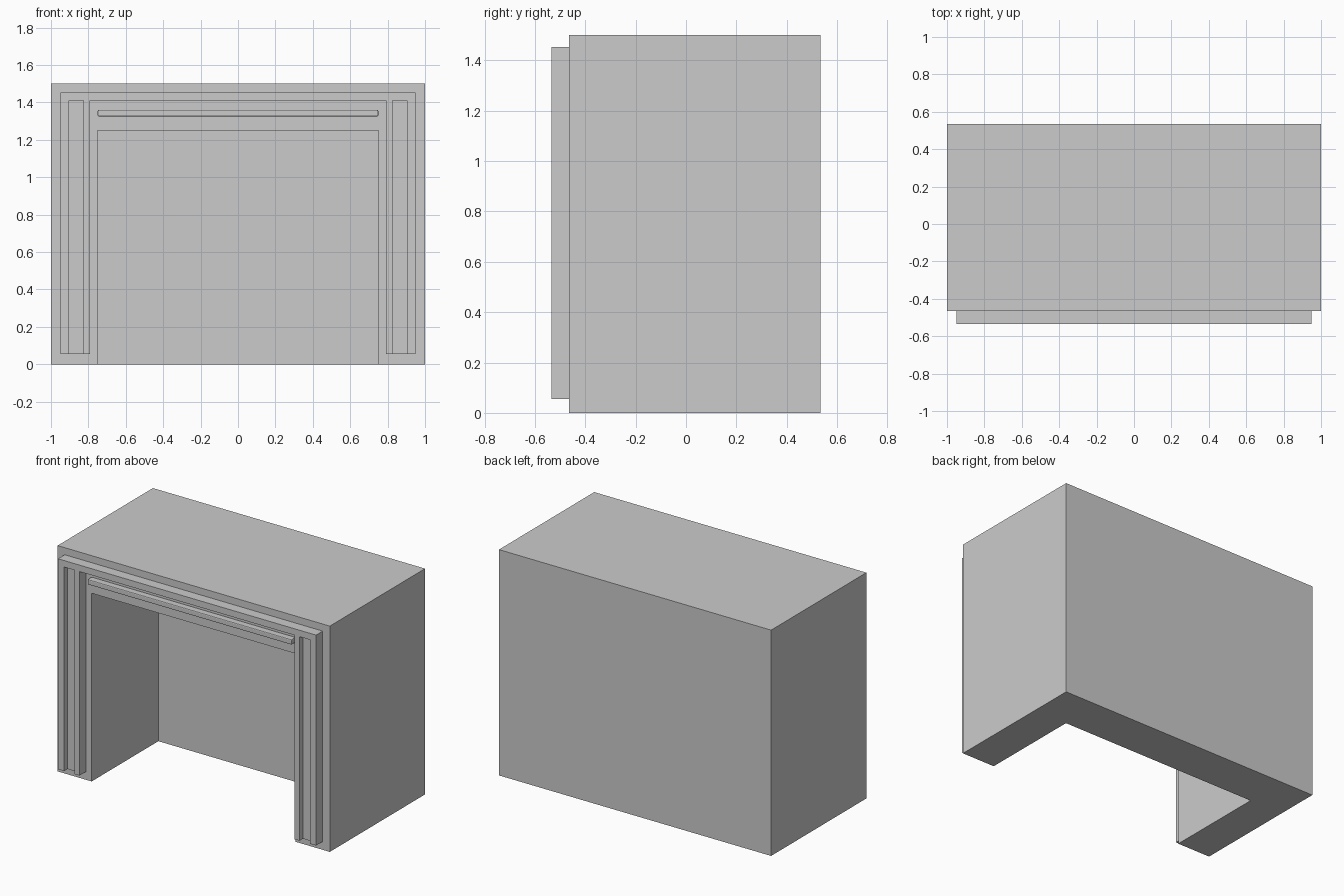
import bpy, bmesh

if "Cube" in bpy.data.objects:
    bpy.data.objects.remove(bpy.data.objects["Cube"])

FRONT, BACK = -0.465, 0.535      # main body depth
TRIM = -0.535                    # front plane of the raised trim


def extrude(name, pts, vec):
    """Extrude a closed 3D outline along a vector."""
    me = bpy.data.meshes.new(name)
    bm = bmesh.new()
    face = bm.faces.new([bm.verts.new(p) for p in pts])
    new = bmesh.ops.extrude_face_region(bm, geom=[face])["geom"]
    bmesh.ops.translate(bm, vec=vec, verts=[v for v in new if isinstance(v, bmesh.types.BMVert)])
    bmesh.ops.recalc_face_normals(bm, faces=bm.faces)
    bm.to_mesh(me)
    bm.free()
    ob = bpy.data.objects.new(name, me)
    bpy.context.collection.objects.link(ob)
    return ob


def box(name, x0, x1, y0, y1, z0, z1):
    return extrude(name, [(x0, y0, z0), (x1, y0, z0), (x1, y1, z0), (x0, y1, z0)], (0, 0, z1 - z0))


# Surround: arch-shaped shell around the firebox, 0.7 deep
arch = [(-1, 0), (-0.75, 0), (-0.75, 1.25), (0.75, 1.25), (0.75, 0), (1, 0), (1, 1.5), (-1, 1.5)]
extrude("surround", [(x, FRONT, z) for x, z in arch], (0, 0.7, 0))

# Solid back wall behind the opening
box("back_wall", -1, 1, FRONT + 0.7, BACK, 0, 1.5)

# Grooved pilasters, mirrored left and right
groove = [(0.79, FRONT), (0.79, TRIM), (0.827, TRIM), (0.827, TRIM + 0.035),
          (0.903, TRIM + 0.035), (0.903, TRIM), (0.948, TRIM), (0.948, FRONT)]
for side, label in ((-1, "left"), (1, "right")):
    extrude(f"{label}_pilaster", [(side * x, y, 0.055) for x, y in groove], (0, 0, 1.355))

# Top trim bar joining the pilasters
box("top_trim", -0.948, 0.948, TRIM, FRONT, 1.41, 1.453)

# Slim rounded moulding above the opening
rail = box("moulding_strip", -0.75, 0.75, -0.51, FRONT, 1.325, 1.36)
bevel = rail.modifiers.new("soft_edges", "BEVEL")
bevel.width = 0.006
bevel.segments = 2
